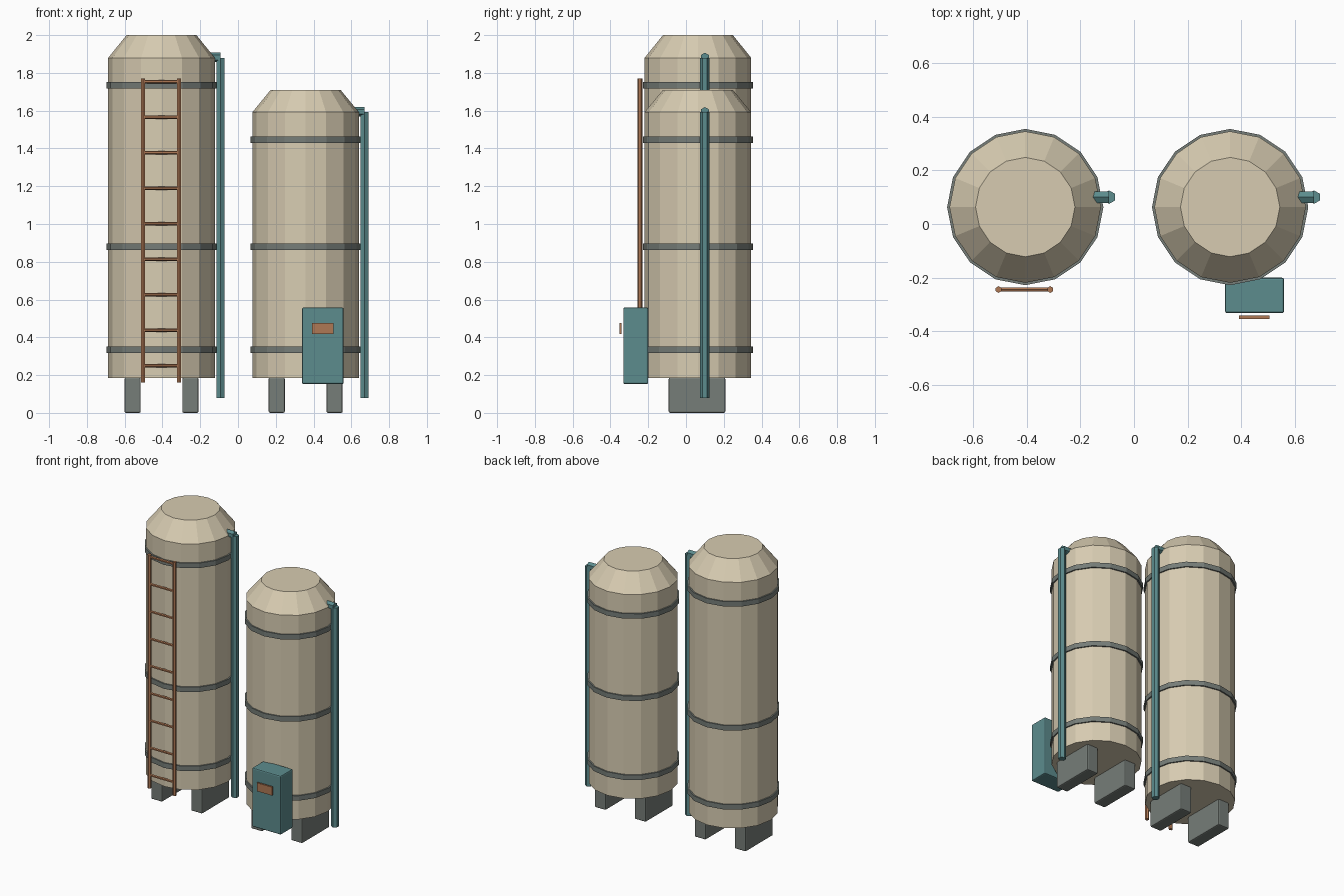
import bpy
import math
from mathutils import Matrix

cube = bpy.data.objects.get("Cube")
if cube:
    bpy.data.objects.remove(cube, do_unlink=True)


def material(name, rgb):
    m = bpy.data.materials.new(name)
    m.use_nodes = True
    color = (*rgb, 1.0)
    m.diffuse_color = color
    bsdf = next(n for n in m.node_tree.nodes if n.type == 'BSDF_PRINCIPLED')
    bsdf.inputs["Base Color"].default_value = color
    return m


CREAM = material("cream paint", (0.68, 0.60, 0.44))
TEAL = material("teal paint", (0.107, 0.262, 0.27))
GREY = material("grey steel", (0.181, 0.205, 0.188))
COPPER = material("copper brown", (0.43, 0.19, 0.09))


def finish(name, mat):
    ob = bpy.context.object
    ob.name = name
    ob.data.name = name
    ob.data.materials.append(mat)
    return ob


def box(name, mat, center, size, bevel=0.0):
    bpy.ops.mesh.primitive_cube_add(size=1, location=center)
    ob = finish(name, mat)
    ob.data.transform(Matrix.Diagonal((*size, 1)))
    if bevel:
        mod = ob.modifiers.new("soft edges", 'BEVEL')
        mod.width = bevel
        mod.segments = 2
    return ob


def prism(name, mat, x, y, z0, z1, r0, r1=None, sides=16, turn=0.0):
    """Upright faceted cylinder or cone between two heights."""
    bpy.ops.mesh.primitive_cone_add(
        vertices=sides, radius1=r0, radius2=r0 if r1 is None else r1,
        depth=z1 - z0, location=(x, y, (z0 + z1) / 2))
    ob = finish(name, mat)
    ob.data.transform(Matrix.Rotation(turn, 4, 'Z'))
    return ob


def rod(name, mat, x0, x1, y, z, r, sides=6):
    """Faceted bar along x, with one corner pointing up."""
    bpy.ops.mesh.primitive_cylinder_add(
        vertices=sides, radius=r, depth=x1 - x0, location=((x0 + x1) / 2, y, z))
    ob = finish(name, mat)
    ob.data.transform(Matrix.Rotation(math.pi / 2, 4, 'Z') @ Matrix.Rotation(math.pi / 2, 4, 'X'))
    return ob


def shell(name, x, y, bottom, shoulder, top, r, r_top):
    """Tank body and sloping shoulder as one lathed mesh."""
    ob = prism(name, CREAM, x, y, bottom, shoulder, r)
    me = ob.data
    import bmesh
    bm = bmesh.new()
    bm.from_mesh(me)
    lid = max(bm.faces, key=lambda f: f.calc_center_median().z)
    new = bmesh.ops.extrude_face_region(bm, geom=[lid])["geom"]
    for v in (g for g in new if isinstance(g, bmesh.types.BMVert)):
        v.co.x *= r_top / r
        v.co.y *= r_top / r
        v.co.z += top - shoulder
    if lid.is_valid:
        bmesh.ops.delete(bm, geom=[lid], context='FACES')
    bmesh.ops.recalc_face_normals(bm, faces=bm.faces)
    bm.to_mesh(me)
    bm.free()


TANK_Y = 0.063
PIPE_Y = 0.10


def tank(side, x, shoulder, top, band_heights):
    shell(side + "_tank_shell", x, TANK_Y, 0.185, shoulder, top, 0.282, 0.185)
    # Steel bands
    for i, z in enumerate(band_heights):
        prism(f"{side}_band_{i + 1}", GREY, x, TANK_Y, z - 0.017, z + 0.017, 0.291)
    # Support feet
    for label, s in (("inner", -1), ("outer", 1)):
        box(f"{side}_{label}_foot", GREY, (x + s * 0.153, 0.058, 0.0935),
            (0.086, 0.30, 0.187), 0.008)
    # Down pipe and its elbow into the shoulder
    px = x + 0.3125
    prism(side + "_down_pipe", TEAL, px, PIPE_Y, 0.08, shoulder, 0.025, sides=6)
    rod(side + "_pipe_elbow", TEAL, x + 0.24, px, PIPE_Y, shoulder + 0.002, 0.025)


tank("tall", -0.405, 1.88, 2.0, (0.335, 0.88, 1.734))
tank("short", 0.358, 1.592, 1.71, (0.335, 0.88, 1.446))

# Ladder on the tall tank
LADDER_X, LADDER_Y = -0.408, -0.244
for label, s in (("right", -1), ("left", 1)):
    prism(label + "_ladder_rail", COPPER, LADDER_X + s * 0.096, LADDER_Y,
          0.16, 1.77, 0.0125, sides=6)
for i in range(9):
    rod(f"ladder_rung_{i + 1}", COPPER, LADDER_X - 0.096, LADDER_X + 0.096,
        LADDER_Y, 0.25 + 0.188 * i, 0.009)

# Control cabinet with its plate
box("control_cabinet", TEAL, (0.449, -0.266, 0.355), (0.22, 0.132, 0.406), 0.008)
box("cabinet_plate", COPPER, (0.448, -0.347, 0.447), (0.114, 0.012, 0.058))
